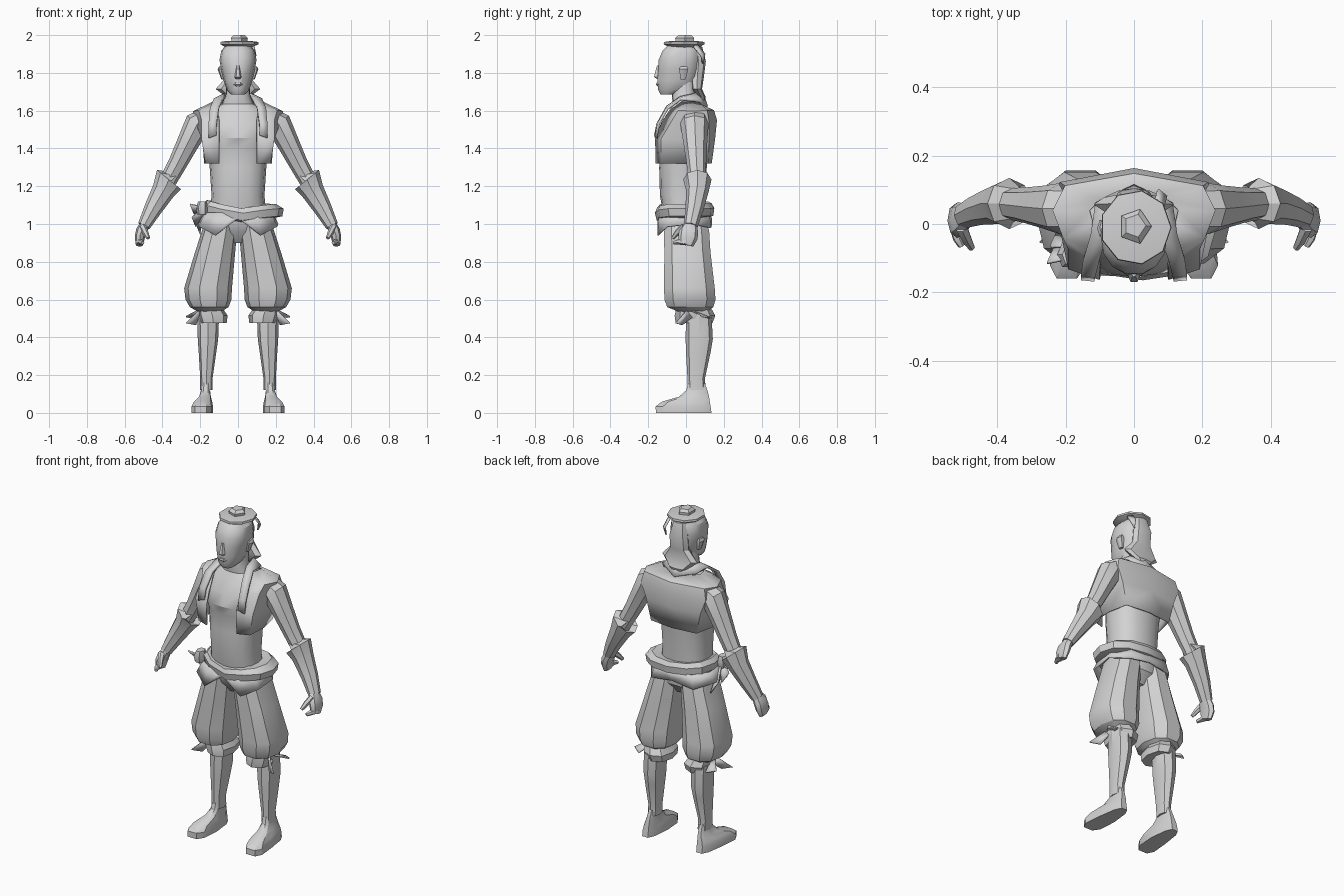
import bpy, bmesh, math
from mathutils import Vector

grey = bpy.data.materials.new("plain grey")
grey.diffuse_color = (0.65, 0.65, 0.65, 1)


def make(name, rows, closed=True, cap=True, mirror=False, thick=0, warp=None):
    """Skin a list of point rows; closed rows form tubes, open rows form cloth."""
    bm = bmesh.new()
    vs = [[bm.verts.new(warp(*p) if warp else p) for p in r] for r in rows]
    n = len(rows[0])
    for a, b in zip(vs, vs[1:]):
        for i in range(n if closed else n - 1):
            j = (i + 1) % n
            bm.faces.new((a[i], a[j], b[j], b[i]))
    if closed and cap:
        bm.faces.new(vs[0][::-1])
        bm.faces.new(vs[-1])
    bmesh.ops.recalc_face_normals(bm, faces=bm.faces)
    me = bpy.data.meshes.new(name)
    bm.to_mesh(me)
    bm.free()
    me.materials.append(grey)
    ob = bpy.data.objects.new(name, me)
    bpy.context.collection.objects.link(ob)
    if mirror:
        ob.modifiers.new("mirror", 'MIRROR')
    if thick:
        s = ob.modifiers.new("thickness", 'SOLIDIFY')
        s.thickness, s.offset = thick, 0
    return ob


def power(v, p):
    return math.copysign(abs(v) ** p, v)


def loft(name, rings, n=8, p=0.85, **kw):
    """Upright form; each ring is (x0, x1, y0, y1, z)."""
    rows = []
    for x0, x1, y0, y1, z in rings:
        row = []
        for i in range(n):
            t = math.tau * i / n
            row.append(((x0 + x1) / 2 + (x1 - x0) / 2 * power(math.cos(t), p),
                        (y0 + y1) / 2 + (y1 - y0) / 2 * power(math.sin(t), p), z))
        rows.append(row)
    return make(name, rows, **kw)


def sym(rings):
    """Rings centred on x = 0, given as (half width, y0, y1, z)."""
    return [(-w, w, a, b, z) for w, a, b, z in rings]


def tube(name, path, n=8, **kw):
    """Limb along a path of (x, y, z, radius across, radius in depth)."""
    rows = []
    for k, (x, y, z, ra, rb) in enumerate(path):
        a, b = path[max(k - 1, 0)], path[min(k + 1, len(path) - 1)]
        d = (Vector(b[:3]) - Vector(a[:3])).normalized()
        u = d.cross(Vector((0, 1, 0))).normalized()
        v = u.cross(d)
        rows.append([Vector((x, y, z)) + u * ra * math.cos(math.tau * i / n)
                     + v * rb * math.sin(math.tau * i / n) for i in range(n)])
    return make(name, rows, mirror=True, **kw)


def cloth(name, rows, mirror=True, thick=0.008):
    return make(name, rows, closed=False, mirror=mirror, thick=thick)


# Bare torso and neck
loft("torso", sym([(.15, -.12, .10, 1.05), (.14, -.138, .105, 1.15), (.15, -.142, .11, 1.30),
                   (.16, -.135, .12, 1.40), (.17, -.155, .13, 1.455), (.18, -.135, .13, 1.53),
                   (.15, -.09, .10, 1.60), (.085, -.07, .07, 1.635), (.065, -.075, .05, 1.68),
                   (.062, -.07, .05, 1.76)]), n=16)

# Head, nose, mouth and ears
loft("head", sym([(.035, -.135, -.06, 1.685), (.06, -.15, .03, 1.71), (.076, -.153, .06, 1.76),
                  (.09, -.15, .075, 1.82), (.098, -.147, .08, 1.87), (.088, -.125, .075, 1.92),
                  (.055, -.085, .055, 1.955)]), n=14, p=0.9)
loft("nose", sym([(.018, -.155, -.13, 1.768), (.018, -.172, -.13, 1.778),
                  (.008, -.155, -.13, 1.84)]), n=6)
loft("lips", sym([(.014, -.15, -.13, 1.728), (.025, -.16, -.13, 1.738),
                  (.02, -.158, -.13, 1.75)]), n=6)
loft("ear", [(.07, .088, -.03, .0, 1.765), (.075, .108, -.04, .015, 1.82),
             (.08, .10, -.03, .01, 1.835)], n=6, mirror=True)

# Hair falling down the back of the neck
loft("back_hair", sym([(.02, .075, .095, 1.64), (.06, .055, .105, 1.67), (.118, .03, .085, 1.715),
                       (.06, .025, .095, 1.78), (.06, .03, .105, 1.86), (.04, .02, .085, 1.94)]))
cloth("hair_ribbon", [[(.06, .06, 1.95), (.085, .04, 1.94)],
                      [(.07, .10, 1.90), (.095, .08, 1.89)],
                      [(.07, .09, 1.85), (.072, .088, 1.85)]], mirror=False)

# Flat top hair disc with small bun
loft("hair_disc", [(-.06, .06, -.08, .06, 1.93), (-.10, .11, -.12, .10, 1.952),
                   (-.098, .108, -.118, .098, 1.964), (-.06, .06, -.07, .05, 1.97)], n=9, p=1)
loft("hair_bun", [(-.042, .048, -.055, .043, 1.96), (-.046, .052, -.06, .046, 1.985),
                  (-.03, .035, -.04, .03, 2.0)], n=5, p=1)

# Sleeveless vest, open at the front
cloth("vest", [
    [(.10, -.157, 1.32), (.17, -.13, 1.32), (.175, 0, 1.32), (.15, .115, 1.32), (0, .132, 1.32)],
    [(.10, -.16, 1.45), (.19, -.13, 1.45), (.185, 0, 1.45), (.18, .12, 1.45), (0, .15, 1.45)],
    [(.10, -.12, 1.55), (.19, -.07, 1.55), (.222, .03, 1.54), (.215, .12, 1.54), (0, .16, 1.55)],
    [(.11, -.07, 1.61), (.205, -.04, 1.60), (.235, .04, 1.595), (.20, .11, 1.60), (0, .145, 1.60)],
    [(.10, -.02, 1.645), (.12, .0, 1.645), (.13, .04, 1.645), (.10, .07, 1.64), (0, .08, 1.63)]])

# Scarf ends hanging over the shoulders
cloth("scarf", [[(0, .09, 1.68), (0, .11, 1.62)],
                [(.065, .05, 1.69), (.11, .06, 1.65)],
                [(.075, -.03, 1.67), (.125, -.03, 1.66)],
                [(.10, -.10, 1.62), (.148, -.10, 1.61)],
                [(.113, -.15, 1.53), (.155, -.145, 1.53)],
                [(.115, -.162, 1.47), (.155, -.158, 1.455)]], thick=0.014)

# Arms, flared cuffs, hands and thumbs
tube("arm", [(.15, .045, 1.57, .055, .07), (.215, .045, 1.53, .07, .075),
             (.27, .05, 1.42, .058, .062), (.32, .055, 1.32, .05, .052),
             (.375, .06, 1.22, .045, .045), (.44, .05, 1.10, .04, .04)])
tube("cuff", [(.355, .06, 1.225, .06, .055), (.365, .06, 1.235, .082, .075),
              (.395, .06, 1.175, .062, .06), (.45, .045, 1.08, .048, .048),
              (.498, .025, .99, .034, .038)])
tube("hand", [(.492, .025, 1.0, .026, .034), (.51, .015, .965, .03, .05),
              (.52, .01, .93, .027, .052), (.522, 0, .89, .02, .04)])
tube("finger", [(.522, .0, .905, .018, .025), (.515, -.045, .905, .014, .015),
                (.505, -.065, .90, .01, .01)], n=6)
tube("thumb", [(.505, -.01, .985, .018, .02), (.49, -.045, .955, .016, .016),
               (.475, -.07, .925, .01, .01)], n=6)

# Baggy trousers
loft("hips", sym([(.07, -.05, .06, .90), (.15, -.10, .11, .96), (.17, -.12, .115, 1.02),
                  (.155, -.12, .11, 1.08)]), n=10)
loft("trouser_leg", [(.09, .21, -.04, .11, .535), (.05, .255, -.105, .15, .56),
                     (.035, .278, -.12, .162, .60), (.032, .285, -.122, .158, .66),
                     (.015, .228, -.12, .135, .85), (.005, .192, -.122, .128, .96),
                     (0, .165, -.115, .11, 1.05)], n=10, mirror=True)

# Vest skirt below the belt, pointed at the front
cloth("hip_skirt", [
    [(0, -.142, 1.06), (.10, -.14, 1.06), (.17, -.09, 1.06), (.18, .03, 1.06),
     (.12, .12, 1.06), (0, .13, 1.06)],
    [(0, -.148, 1.03), (.12, -.148, .94), (.205, -.10, .985), (.21, .03, 1.0),
     (.14, .13, .98), (0, .135, 1.0)]])

# Slanted sash with a knot and tails on one side
loft("sash", [(-.155, .19, -.14, .12, 1.025), (-.185, .235, -.155, .145, 1.035),
              (-.19, .242, -.165, .15, 1.075), (-.165, .20, -.155, .135, 1.10),
              (-.14, .15, -.135, .105, 1.095)], n=12,
     warp=lambda x, y, z: (x, y, z + .01 - .10 * x - .03 * max(0, -y / .16)
                           * max(0, 1 - abs(x) / .2) + .02 * max(0, x / .24)))
loft("sash_knot", [(-.215, -.165, -.12, -.06, 1.05), (-.225, -.16, -.13, -.05, 1.085),
                   (-.21, -.165, -.12, -.06, 1.12)], n=6)
for k, (x, y, z) in enumerate([(-.255, -.10, 1.09), (-.245, -.05, 1.02), (-.22, .02, .98)]):
    cloth("sash_tail_%d" % (k + 1), [[(-.18, -.10, 1.09), (-.18, -.07, 1.06)],
                                     [(x, y - .015, z + .015), (x + .02, y + .03, z - .035)]],
          mirror=False)

# Knee ties with loose ends
loft("knee_tie", [(.06, .20, -.055, .14, .475), (.055, .215, -.06, .155, .515),
                  (.085, .215, -.05, .13, .56)], mirror=True)
for k, (y, z) in enumerate([(-.055, .465), (.10, .50)]):
    cloth("tie_end_%d" % (k + 1), [[(.20, .01, .55), (.20, .05, .52)],
                                   [(.275, y, z + .01), (.225, y + .035, z)]])

# Lower legs
loft("calf", [(.135, .20, .008, .105, .12), (.135, .20, .008, .10, .18),
              (.115, .208, .0, .13, .32), (.105, .213, -.002, .142, .39),
              (.10, .215, .0, .135, .52)], mirror=True)

# Feet, wider and turned out at the toes
loft("foot", [(.125, .245, -.165, .14, 0), (.125, .245, -.165, .135, .035),
              (.13, .235, -.13, .13, .06), (.135, .215, -.04, .125, .085),
              (.14, .20, .0, .115, .12), (.14, .195, .01, .10, .16)], n=10, p=.65, mirror=True,
     warp=lambda x, y, z: (.175 + (x - .175) * (.85 - y * 1.3) - .07 * min(y, 0), y, z))

# Soft shading with crisp edges
for ob in bpy.context.scene.objects:
    ob.select_set(True)
    bpy.context.view_layer.objects.active = ob
bpy.ops.object.shade_smooth_by_angle(angle=math.radians(30))
